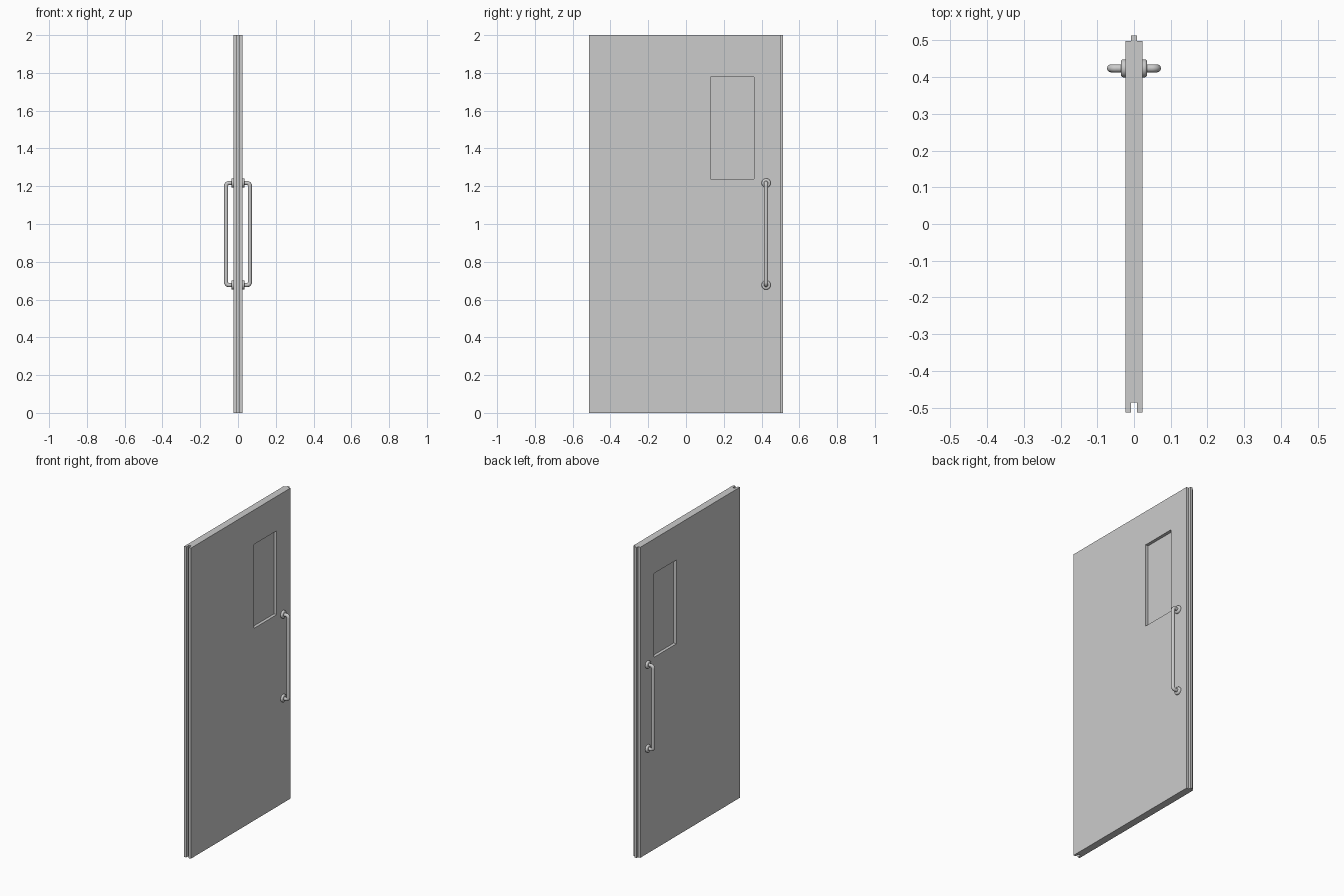
import bpy, bmesh
from math import sin, cos, pi
from mathutils import Vector

if "Cube" in bpy.data.objects:
    bpy.data.objects.remove(bpy.data.objects["Cube"])

HEIGHT = 2.0
T = 0.0235                      # half thickness of the door
WIN_Y, WIN_Z = (0.131, 0.36), (1.238, 1.778)
HANDLE_Y, Z_LOW, Z_HIGH = 0.424, 0.677, 1.217


def mesh_object(name, bm):
    bmesh.ops.recalc_face_normals(bm, faces=bm.faces)
    mesh = bpy.data.meshes.new(name)
    bm.to_mesh(mesh)
    bm.free()
    obj = bpy.data.objects.new(name, mesh)
    bpy.context.collection.objects.link(obj)
    return obj


def box(name, xs, ys, zs):
    bm = bmesh.new()
    bmesh.ops.create_cube(bm, size=1)
    for v in bm.verts:
        v.co = [(a + b) / 2 + c * (b - a) for c, (a, b) in zip(v.co, (xs, ys, zs))]
    return mesh_object(name, bm)


def smooth(obj):
    bpy.ops.object.select_all(action='DESELECT')
    obj.select_set(True)
    bpy.context.view_layer.objects.active = obj
    bpy.ops.object.shade_smooth_by_angle(angle=0.6)


# Door leaf: tongue-and-groove plan profile extruded upwards
half = [(0.008, -0.486), (0.008, -0.514), (T, -0.514), (T, 0.499), (0.0075, 0.499), (0.0075, 0.514)]
profile = half + [(-x, y) for x, y in reversed(half)]
bm = bmesh.new()
face = bm.faces.new([bm.verts.new((x, y, 0)) for x, y in profile])
ext = bmesh.ops.extrude_face_region(bm, geom=[face])
bmesh.ops.translate(bm, vec=(0, 0, HEIGHT),
                    verts=[g for g in ext["geom"] if isinstance(g, bmesh.types.BMVert)])
door = mesh_object("door_leaf", bm)

# Window opening cut through the leaf
cutter = box("window_cutter", (-0.1, 0.1), WIN_Y, WIN_Z)
cutter.hide_render = True
cut = door.modifiers.new("window", 'BOOLEAN')
cut.operation, cut.solver, cut.object = 'DIFFERENCE', 'EXACT', cutter
bpy.context.view_layer.objects.active = door
bpy.ops.object.modifier_apply(modifier=cut.name)
bpy.data.objects.remove(cutter)

# Window pane, set back from both faces
box("window_pane", (-0.004, 0.004), WIN_Y, WIN_Z)


def tube(name, path, radius, sides=20):
    """Sweep a circle along a path in the xz plane, with mitred rings."""
    bm = bmesh.new()
    rings = []
    for i, p in enumerate(path):
        tangent = (path[min(i + 1, len(path) - 1)] - path[max(i - 1, 0)]).normalized()
        normal = Vector((0, 1, 0)).cross(tangent)
        rings.append([bm.verts.new(p + radius * (cos(a) * normal + sin(a) * Vector((0, 1, 0))))
                      for a in (2 * pi * k / sides for k in range(sides))])
    for r0, r1 in zip(rings, rings[1:]):
        for k in range(sides):
            j = (k + 1) % sides
            bm.faces.new((r0[k], r0[j], r1[j], r1[k]))
    bm.faces.new(rings[0])
    bm.faces.new(rings[-1])
    return mesh_object(name, bm)


def rosette(name, side, z, sides=32):
    """Round mounting disc with a softened rim, turned about the x axis."""
    bm = bmesh.new()
    rim = [(T - 0.002, 0.0245), (0.0295, 0.0245), (0.033, 0.0232), (0.035, 0.0205), (0.0357, 0.017), (0.0357, 0.0)]
    verts = [bm.verts.new((side * x, HANDLE_Y, z + r)) for x, r in rim]
    edges = [bm.edges.new(pair) for pair in zip(verts, verts[1:])]
    bmesh.ops.spin(bm, geom=verts + edges, cent=(0, HANDLE_Y, z), axis=(1, 0, 0),
                   angle=2 * pi, steps=sides, use_merge=True)
    bmesh.ops.remove_doubles(bm, verts=bm.verts, dist=1e-5)
    return mesh_object(name, bm)


# Pull handles: one bent bar with two rosettes on each side
BAR_X, BEND = 0.0625, 0.014
for label, side in (("right", 1), ("left", -1)):
    path = [(T - 0.003, Z_LOW)]
    arc = [pi / 2 * k / 8 for k in range(9)]
    path += [(BAR_X - BEND + BEND * sin(a), Z_LOW + BEND - BEND * cos(a)) for a in arc]
    path += [(x, Z_LOW + Z_HIGH - z) for x, z in reversed(path)]
    points = [Vector((side * x, HANDLE_Y, z)) for x, z in path]
    smooth(tube(f"{label}_handle_bar", points, 0.0108))
    for end, z in (("lower", Z_LOW), ("upper", Z_HIGH)):
        smooth(rosette(f"{label}_{end}_rosette", side, z))
